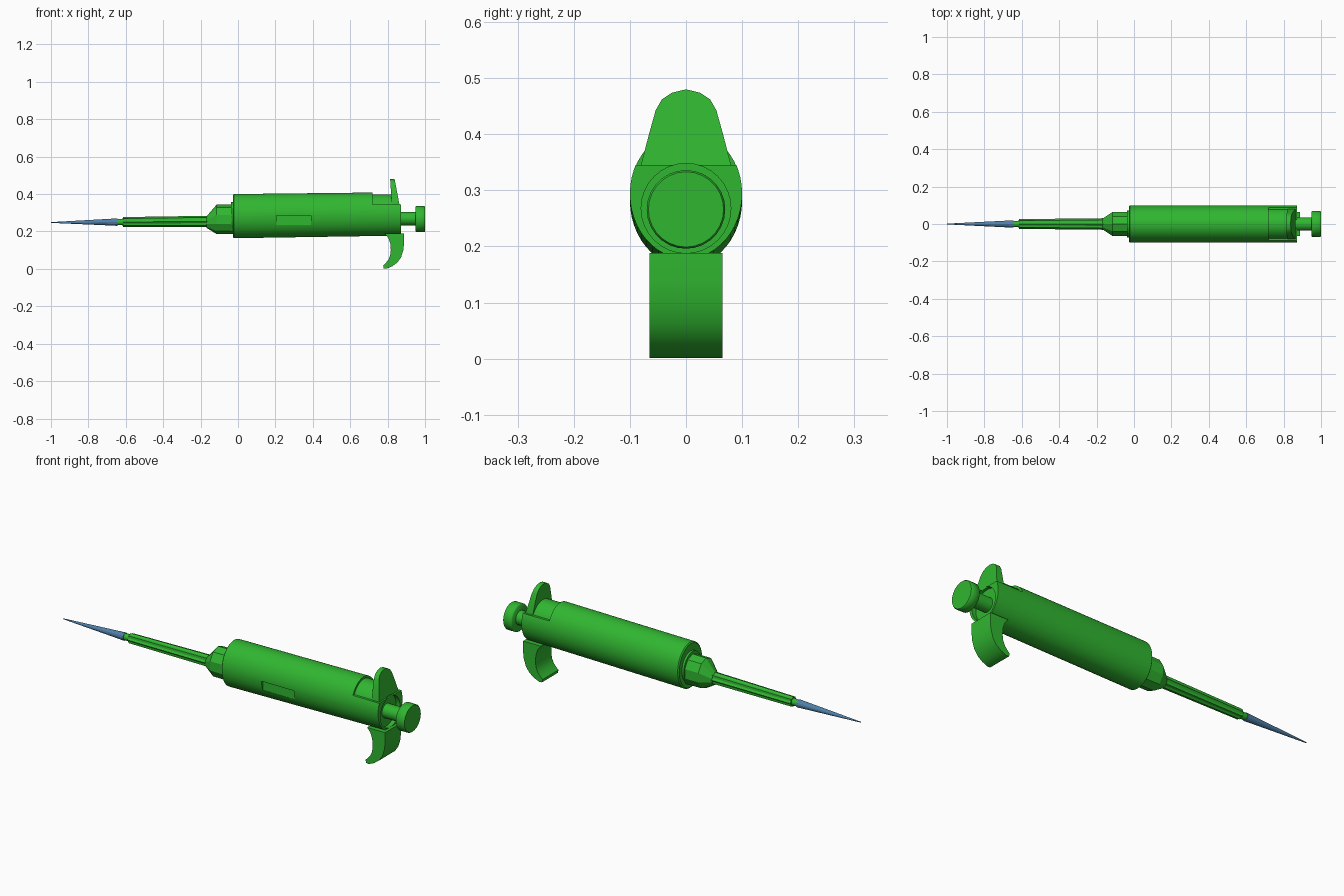
import bpy, bmesh, math

cube = bpy.data.objects.get("Cube")
if cube:
    bpy.data.objects.remove(cube, do_unlink=True)


def material(name, col):
    m = bpy.data.materials.new(name)
    m.use_nodes = True
    m.diffuse_color = (*col, 1)
    m.node_tree.nodes["Principled BSDF"].inputs["Base Color"].default_value = (*col, 1)
    return m


GREEN = material("green plastic", (0.03, 0.47, 0.03))
BLUE = material("blue tip plastic", (0.08, 0.22, 0.40))


def finish(name, bm, mat, smooth=None):
    bmesh.ops.recalc_face_normals(bm, faces=bm.faces)
    me = bpy.data.meshes.new(name)
    bm.to_mesh(me)
    bm.free()
    me.materials.append(mat)
    ob = bpy.data.objects.new(name, me)
    bpy.context.collection.objects.link(ob)
    if smooth:
        shade(ob, smooth)
    return ob


def shade(ob, angle):
    bpy.ops.object.select_all(action='DESELECT')
    bpy.context.view_layer.objects.active = ob
    ob.select_set(True)
    bpy.ops.object.shade_smooth_by_angle(angle=math.radians(angle))


def loft(name, sections, n, mat=GREEN, smooth=None, groove=1.0, turn=0.0):
    """Elliptical rings (x, centre z, y radius, z radius) joined along x."""
    bm = bmesh.new()
    rings = []
    for x, zc, ry, rz in sections:
        ring = []
        for i in range(n):
            a = 2 * math.pi * (i + turn) / n
            k = groove if i % 2 else 1.0
            ring.append(bm.verts.new((x, ry * k * math.cos(a), zc + rz * k * math.sin(a))))
        rings.append(ring)
    for r0, r1 in zip(rings, rings[1:]):
        for i in range(n):
            j = (i + 1) % n
            bm.faces.new((r0[i], r0[j], r1[j], r1[i]))
    bm.faces.new(rings[0])
    bm.faces.new(rings[-1])
    return finish(name, bm, mat, smooth)


def prism(name, front, back, smooth=None):
    """Solid between two matching outlines."""
    bm = bmesh.new()
    a = [bm.verts.new(p) for p in front]
    b = [bm.verts.new(p) for p in back]
    bm.faces.new(a)
    bm.faces.new(b)
    for i in range(len(a)):
        j = (i + 1) % len(a)
        bm.faces.new((a[i], a[j], b[j], b[i]))
    return finish(name, bm, GREEN, smooth)


def box(name, x0, x1, y0, y1, z0, z1):
    ends = [[(x, y0, z0), (x, y1, z0), (x, y1, z1), (x, y0, z1)] for x in (x0, x1)]
    return prism(name, *ends)


def cut(ob, cutter):
    cutter.hide_render = True
    mod = ob.modifiers.new("cut", 'BOOLEAN')
    mod.operation = 'DIFFERENCE'
    mod.solver = 'EXACT'
    mod.object = cutter
    bpy.context.view_layer.objects.active = ob
    bpy.ops.object.select_all(action='DESELECT')
    ob.select_set(True)
    bpy.ops.object.modifier_apply(modifier=mod.name)


# Main barrel with a top notch, a flat window recess and a bore at the rear
barrel = loft("barrel", [(-0.027, 0.282, 0.094, 0.112), (-0.022, 0.282, 0.1, 0.118),
                         (0.872, 0.294, 0.1, 0.116)], 48)
notch = box("notch_cutter", 0.72, 1.0, -0.2, 0.2, 0.345, 0.6)
window = box("window_cutter", 0.205, 0.39, -0.2, -0.088, 0.235, 0.285)
bore = loft("bore_cutter", [(0.85, 0.268, 0.08, 0.08), (0.95, 0.268, 0.08, 0.08)], 32)
for c in (notch, window, bore):
    cut(barrel, c)
shade(barrel, 30)

# Inner sleeve showing in the notch
loft("inner_sleeve", [(0.70, 0.294, 0.088, 0.103), (0.825, 0.294, 0.088, 0.103)], 40, smooth=30)

# Upright finger rest: rounded tapering plate leaning forward
half = [(0.08, 0.34), (0.079, 0.35), (0.066, 0.40), (0.054, 0.443), (0.043, 0.462), (0.025, 0.474)]
outline = half + [(0, 0.48)] + [(-y, z) for y, z in reversed(half)]
rest = prism("finger_rest",
             [(0.822 - 0.06 * (z - 0.34), y, z) for y, z in outline],
             [(0.864 - 0.19 * (z - 0.34), y, z) for y, z in outline])
cut(rest, bore)
shade(rest, 30)

# Curved finger hook beneath the rear
hook = [(0.887, 0.188), (0.888, 0.14), (0.884, 0.10), (0.872, 0.062), (0.852, 0.034),
        (0.825, 0.014), (0.795, 0.001), (0.779, 0.003), (0.776, 0.018), (0.788, 0.030),
        (0.803, 0.047), (0.813, 0.070), (0.817, 0.10), (0.814, 0.135), (0.804, 0.165),
        (0.785, 0.188)]
prism("finger_hook", [(x, -0.065, z) for x, z in hook], [(x, 0.065, z) for x, z in hook], 35)

# Plunger stem and push button
loft("plunger_stem", [(0.83, 0.268, 0.036, 0.036), (0.955, 0.268, 0.036, 0.036)], 24, smooth=30)
loft("push_button", [(0.95, 0.266, 0.066, 0.066), (0.954, 0.266, 0.07, 0.07),
                     (0.996, 0.266, 0.07, 0.07), (1.0, 0.266, 0.067, 0.067)], 28, smooth=50)

# Collar, faceted neck nut and grooved shaft
loft("front_collar", [(-0.038, 0.277, 0.072, 0.080), (-0.01, 0.277, 0.072, 0.080)], 32, smooth=30)
loft("neck_nut", [(-0.168, 0.25, 0.03, 0.031), (-0.115, 0.265, 0.067, 0.078),
                  (-0.02, 0.265, 0.067, 0.079)], 10, turn=0.5)
loft("shaft", [(-0.615, 0.251, 0.026, 0.026), (-0.15, 0.254, 0.031, 0.030)], 16, groove=0.82)
loft("shaft_end", [(-0.665, 0.25, 0.016, 0.016), (-0.60, 0.251, 0.018, 0.018)], 12, smooth=40)

# Disposable tip
loft("tip", [(-1.0, 0.248, 0.002, 0.002), (-0.68, 0.25, 0.018, 0.018),
             (-0.645, 0.25, 0.020, 0.020)], 12, BLUE)

for c in (notch, window, bore):
    bpy.data.objects.remove(c, do_unlink=True)
